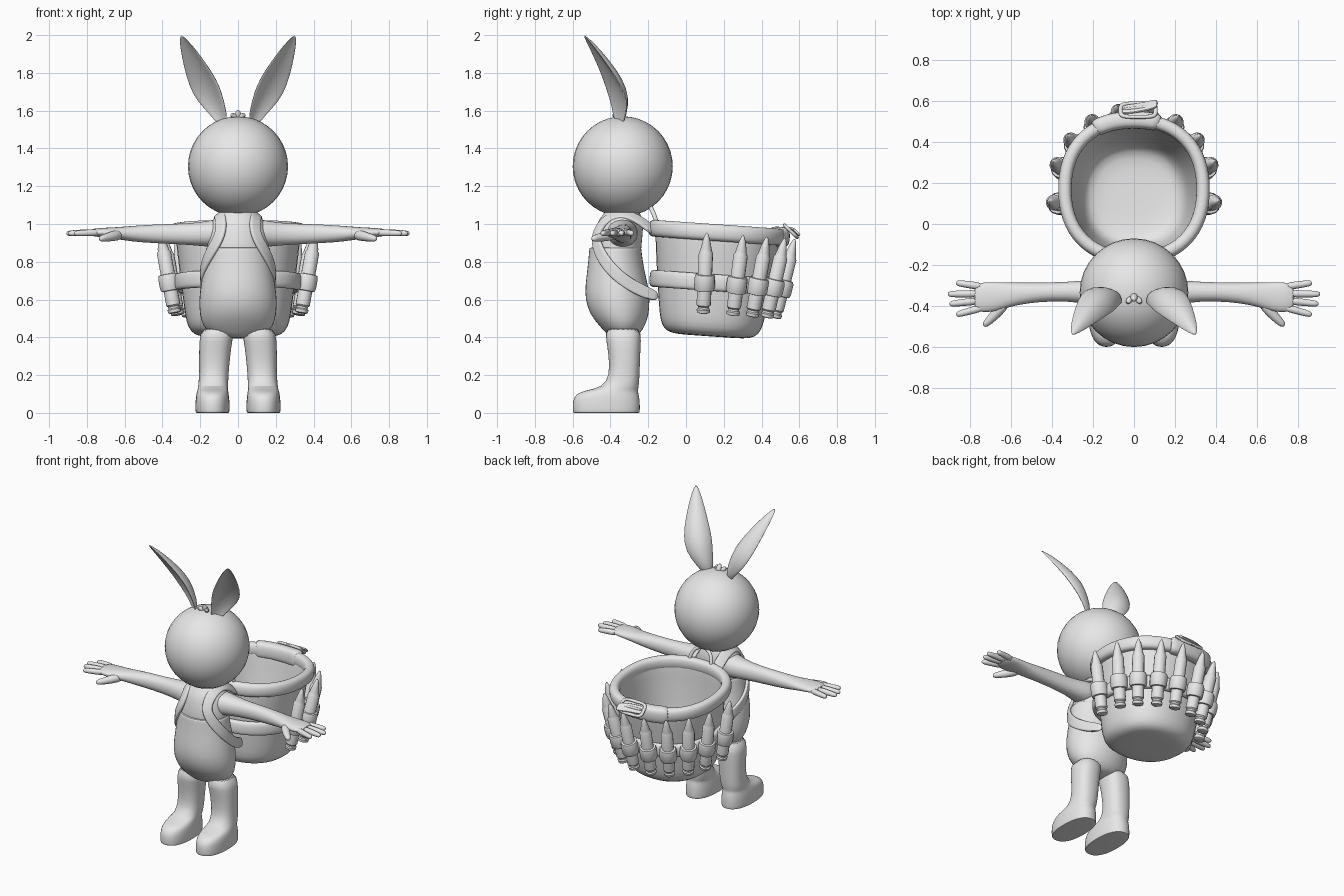
import bpy, bmesh, math
from mathutils import Vector, Matrix

if "Cube" in bpy.data.objects:
    bpy.data.objects.remove(bpy.data.objects["Cube"])

GREY = bpy.data.materials.new("plain_grey")
GREY.diffuse_color = (0.8, 0.8, 0.8, 1)
GREY.use_nodes = True
GREY.node_tree.nodes["Principled BSDF"].inputs["Base Color"].default_value = GREY.diffuse_color


def skin(name, rows, loop=False, mirror=False, sub=1, angle=50, matrix=None):
    """Skin a list of closed point loops; loop joins last to first, otherwise ends are capped."""
    bm = bmesh.new()
    vs = [[bm.verts.new(p) for p in row] for row in rows]
    n = len(rows[0])
    pairs = list(zip(vs, vs[1:])) + ([(vs[-1], vs[0])] if loop else [])
    for a, b in pairs:
        for i in range(n):
            j = (i + 1) % n
            bm.faces.new((a[i], a[j], b[j], b[i]))
    if not loop:
        bm.faces.new(vs[0][::-1])
        bm.faces.new(vs[-1])
    bmesh.ops.recalc_face_normals(bm, faces=bm.faces)
    me = bpy.data.meshes.new(name)
    bm.to_mesh(me)
    bm.free()
    me.materials.append(GREY)
    ob = bpy.data.objects.new(name, me)
    bpy.context.collection.objects.link(ob)
    if matrix:
        ob.matrix_world = matrix
    if mirror:
        ob.modifiers.new("mirror", 'MIRROR').use_mirror_merge = False
    if sub:
        m = ob.modifiers.new("smooth", 'SUBSURF')
        m.levels = m.render_levels = sub
    bpy.ops.object.select_all(action='DESELECT')
    ob.select_set(True)
    bpy.context.view_layer.objects.active = ob
    bpy.ops.object.shade_smooth_by_angle(angle=math.radians(angle))
    return ob


def oval(c, u, v, n=16, power=2.0):
    """Superellipse loop around c with half axes u and v."""
    c, u, v = Vector(c), Vector(u), Vector(v)
    pts = []
    for i in range(n):
        a = 2 * math.pi * i / n
        x, y = math.cos(a), math.sin(a)
        x = math.copysign(abs(x) ** (2 / power), x)
        y = math.copysign(abs(y) ** (2 / power), y)
        pts.append(c + u * x + v * y)
    return pts


def stack(name, rings, power=2.0, cx=0, **kw):
    """Ovals stacked in z: (z, x, y, half x, half y)."""
    return skin(name, [oval((x, y, z), (hx, 0, 0), (0, hy, 0), 20, power)
                       for z, x, y, hx, hy in rings], **kw)


def tangents(pts):
    last = len(pts) - 1
    return [(pts[min(i + 1, last)] - pts[max(i - 1, 0)]).normalized() for i in range(last + 1)]


def limb(name, pts, radii, n=10, **kw):
    """Round tapered tube along a path."""
    pts = [Vector(p) for p in pts]
    rows = []
    for p, t, r in zip(pts, tangents(pts), radii):
        u = t.cross(Vector((0.13, 0.2, 1))).normalized()
        rows.append(oval(p, u * r, t.cross(u) * r, n))
    return skin(name, rows, **kw)


def revolve(name, profile, n=16, power=2.0, **kw):
    return skin(name, [oval((0, 0, z), (r, 0, 0), (0, r, 0), n, power) for r, z in profile], **kw)


# head
bpy.ops.mesh.primitive_uv_sphere_add(segments=32, ring_count=20, radius=0.265, location=(0, -0.335, 1.305))
head = bpy.context.object
head.name = "head"
head.data.materials.append(GREY)
bpy.ops.object.shade_smooth_by_angle(angle=math.radians(50))

# hair tuft
limb("tuft_side", [(0.005, -0.36, 1.55), (0.025, -0.37, 1.575), (0.035, -0.39, 1.58)], [.015, .018, .008], mirror=True)
limb("tuft_middle", [(0, -0.35, 1.55), (0, -0.36, 1.585), (0, -0.375, 1.605)], [.02, .02, .006])

# ears: cupped leaf sections along a leaning path
path = [Vector(p) for p in ((.075, -.355, 1.53), (.1, -.345, 1.6), (.145, -.35, 1.68), (.18, -.375, 1.755),
                            (.225, -.43, 1.85), (.272, -.495, 1.945), (.302, -.54, 2.0))]
rows = []
for p, t, w in zip(path, tangents(path), (.035, .058, .088, .09, .068, .038, .008)):
    side = Vector((0.62, 0.6, -0.4))
    side = (side - t * side.dot(t)).normalized()
    front = side.cross(t)
    loop = []
    for i in range(16):
        a = math.tau * i / 16
        bend = 0.4 * w * (math.cos(a) ** 2 - 0.5)
        loop.append(p + side * w * math.cos(a) + front * (bend + 0.24 * w * math.sin(a)))
    rows.append(loop)
skin("ear", rows, mirror=True)

# shirt torso and overalls
stack("torso", [(.78, 0, -.37, .165, .13), (.88, 0, -.367, .166, .132), (.95, 0, -.357, .16, .13),
                (1.0, 0, -.35, .148, .125), (1.04, 0, -.342, .125, .108), (1.065, 0, -.337, .1, .09),
                (1.1, 0, -.335, .085, .08)])
stack("overalls", [(.395, 0, -.335, .09, .06), (.42, 0, -.332, .15, .09), (.46, 0, -.338, .19, .122),
                   (.52, 0, -.352, .206, .158), (.6, 0, -.363, .21, .174), (.68, 0, -.367, .199, .168),
                   (.76, 0, -.372, .185, .152), (.84, 0, -.374, .175, .142), (.868, 0, -.374, .173, .14),
                   (.875, 0, -.374, .17, .138), (.875, 0, -.374, .15, .12)])

# legs with flat-soled boots
stack("leg_and_boot", [(0, .135, -.422, .082, .17), (0, .135, -.422, .089, .178), (.012, .135, -.422, .091, .18),
                       (.065, .135, -.422, .091, .18), (.1, .135, -.417, .087, .168), (.12, .134, -.395, .082, .14),
                       (.135, .132, -.345, .08, .096), (.2, .128, -.325, .078, .08), (.3, .124, -.326, .083, .084),
                       (.38, .118, -.33, .088, .092), (.46, .105, -.335, .09, .1)], power=2.35, mirror=True)

# arms with palms, then fingers
arm = [(.06, -.345, .955, .1, .085), (.15, -.335, .948, .078, .07), (.25, -.33, .946, .052, .058),
       (.4, -.33, .948, .046, .052), (.52, -.336, .948, .051, .046), (.61, -.345, .95, .06, .036),
       (.67, -.355, .953, .073, .029), (.74, -.358, .955, .075, .024), (.785, -.358, .955, .062, .018)]
skin("arm", [oval((x, y, z), (0, hy, 0), (0, 0, hz), 16, 2.2) for x, y, z, hy, hz in arm], mirror=True)
for k, (x0, y0, x1, y1) in enumerate([(.74, -.305, .868, -.287), (.76, -.34, .908, -.342),
                                      (.76, -.375, .9, -.39), (.73, -.405, .868, -.443)]):
    pts = [Vector((x0, y0, .955)).lerp(Vector((x1, y1, .95)), f) for f in (0, .4, .8, .95, 1)]
    limb(f"finger_{k + 1}", pts, [.021, .02, .018, .015, .006], 8, mirror=True)
limb("thumb", [(.62, -.37, .945), (.665, -.43, .935), (.71, -.475, .925), (.728, -.492, .922), (.733, -.497, .922)],
     [.032, .028, .021, .016, .006], mirror=True)

# shoulder straps wrapping round the body to the basket
path = [Vector(p) for p in ((.1, -.16, .95), (.1, -.24, 1.02), (.098, -.33, 1.06), (.092, -.42, 1.035),
                            (.088, -.475, .96), (.115, -.478, .9), (.165, -.445, .82), (.198, -.37, .73),
                            (.178, -.27, .66), (.13, -.14, .61))]
rows = []
for p, t in zip(path, tangents(path)):
    out = p - Vector((0, -.35, min(p.z, .93)))
    out = (out - t * out.dot(t)).normalized()
    rows.append(oval(p, t.cross(out) * .034, out * .012, 12, 4))
skin("shoulder_strap", rows, mirror=True, sub=2)

# basket frame: leans back slightly
LEAN = Matrix.Translation((0, .13, .405)) @ Matrix.Rotation(math.radians(-4), 4, 'X')
revolve("basket", [(.08, 0), (.18, 0), (.235, .01), (.268, .045), (.283, .11), (.295, .2), (.316, .36), (.332, .5),
                   (.335, .56), (.315, .56), (.31, .48), (.293, .33), (.27, .17), (.245, .08), (.2, .05), (.08, .045)],
        20, 2.3, matrix=LEAN)


def hoop(name, r, z, thick, height, start=0, end=360, count=32, power=2.3, sec=2.0):
    """Band following the basket outline, whole or as an arc."""
    whole = end - start == 360
    rows = []
    for i in range(count):
        a = math.radians(start + (end - start) * i / (count if whole else count - 1))
        c, s = math.cos(a), math.sin(a)
        k = (abs(c) ** power + abs(s) ** power) ** (-1 / power)
        d = Vector((c, s, 0))
        rows.append(oval(d * r * k + Vector((0, 0, z)), d * thick, (0, 0, height), 12, sec))
    return skin(name, rows, loop=whole, matrix=LEAN)


hoop("basket_rim", .338, .55, .034, .046, sec=2.5)
hoop("cartridge_belt", .322, .285, .024, .046, sec=3)
hoop("rim_sleeve", .34, .55, .044, .056, 68, 124, 9, sec=3)

# ten pointed cartridges with belt loops round the back
shell = [(.024, 0), (.034, .004), (.036, .02), (.03, .026), (.03, .036), (.038, .044), (.038, .325),
         (.031, .336), (.029, .35), (.018, .398), (.008, .426), (.002, .433)]
sleeve = [(.04, .12), (.05, .122), (.055, .14), (.055, .19), (.05, .208), (.04, .21)]
for k, a in enumerate((-8, 19, 39, 59, 79, 101, 121, 141, 161, 188)):
    rad = math.radians(a)
    pose = LEAN @ Matrix.Rotation(rad, 4, 'Z') @ Matrix.Translation((.338, 0, .12)) @ Matrix.Rotation(.18, 4, 'Y')
    revolve(f"cartridge_{k + 1}", shell, 14, sub=0, angle=35, matrix=pose)
    revolve(f"belt_loop_{k + 1}", sleeve, 14, sub=0, angle=60, matrix=pose)

# buckle frame, pin and loose strap end on the back of the rim
BUCKLE = LEAN @ Matrix.Translation((.02, .385, .585)) @ Matrix.Rotation(math.radians(-40), 4, 'X')
rows = []
for i in range(24):
    a = math.tau * i / 24
    c, s = math.cos(a), math.sin(a)
    k = (c ** 6 + s ** 6) ** (-1 / 6)
    rows.append(oval((.085 * c * k, .045 * s * k, 0), Vector((c, s, 0)) * .012, (0, 0, .01), 8))
skin("buckle_frame", rows, loop=True, matrix=BUCKLE)
limb("buckle_pin", [(-.085, 0, .005), (0, .003, .016), (.09, .012, .014)], [.009] * 3, 8, matrix=BUCKLE)
skin("loose_strap_end", [oval((x, y, z), (0, .03, 0), (0, 0, .008), 12, 4) for x, y, z in
                         ((-.09, 0, 0), (-.02, .005, .006), (.05, .015, .014), (.1, .03, .02))], matrix=BUCKLE)

# carrying loop on the front of the rim
limb("carry_loop", [(.085, -.15, .99), (.08, -.165, 1.04), (.055, -.185, 1.085), (0, -.192, 1.1),
                    (-.055, -.185, 1.085), (-.08, -.165, 1.04), (-.085, -.15, .99)], [.013] * 7, 8)
